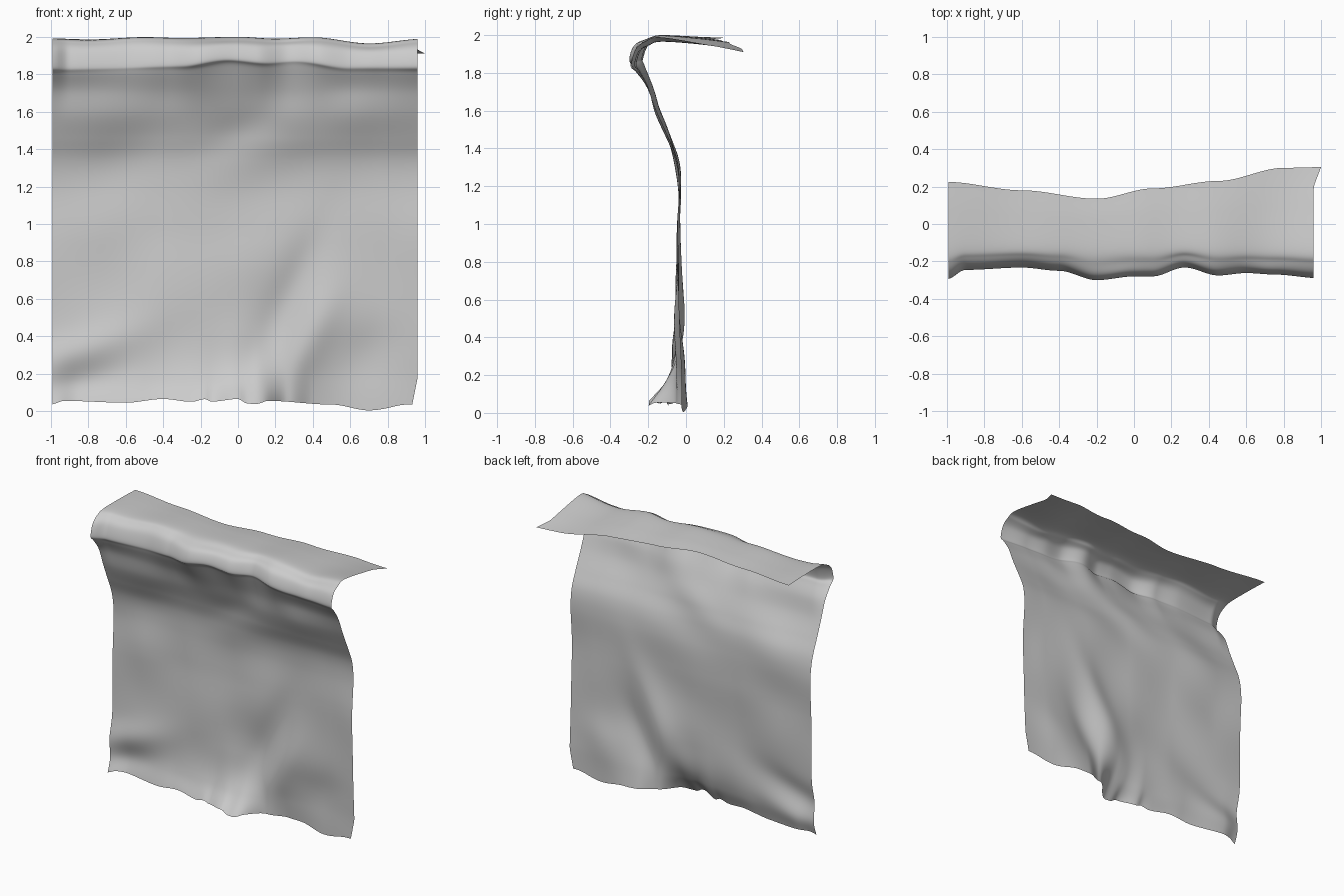
import bpy, bmesh, math
from mathutils import noise, Vector

if "Cube" in bpy.data.objects:
    bpy.data.objects.remove(bpy.data.objects["Cube"])

NX, SUB = 120, 9


def curve(table, x):
    """Smoothly interpolate a list of (x, value) pairs."""
    if x <= table[0][0]:
        return table[0][1]
    for (a, va), (b, vb) in zip(table, table[1:]):
        if x <= b:
            t = (x - a) / (b - a)
            t = t * t * (3 - 2 * t)
            return va + (vb - va) * t
    return table[-1][1]


def catmull(p, n):
    """Sample a spline through the profile points."""
    q = [2 * p[0] - p[1]] + p + [2 * p[-1] - p[-2]]
    out = []
    for i in range(len(p) - 1):
        a, b, c, d = q[i:i + 4]
        for k in range(n):
            t = k / n
            out.append(0.5 * (2 * b + (c - a) * t + (2 * a - 5 * b + 4 * c - d) * t * t
                              + (3 * b - a - 3 * c + d) * t ** 3))
    return out + [p[-1]]


def bump(x, z, cx, cz, rx, rz, ang, amp):
    """Rotated soft bump used for drapery wrinkles."""
    c, s = math.cos(ang), math.sin(ang)
    u, v = (x - cx) * c + (z - cz) * s, -(x - cx) * s + (z - cz) * c
    return amp * math.exp(-(u / rx) ** 2 - (v / rz) ** 2)


# Outlines across the width: back edge, folded lip, ridge and hem
BACK_Y = [(-1, .225), (-.6, .18), (-.2, .135), (.1, .19), (.45, .23), (.8, .3), (1, .305)]
BACK_Z = [(-1, 1.985), (-.2, 1.98), (.3, 1.965), (1, 1.91)]
LIP_Y = [(-1, -.295), (-.9, -.245), (-.6, -.232), (-.4, -.25), (-.2, -.3), (0, -.28),
         (.1, -.28), (.27, -.232), (.45, -.275), (.6, -.262), (.75, -.27), (1, -.29)]
LIP_Z = [(-1, 1.84), (-.3, 1.855), (-.05, 1.885), (.15, 1.87), (.3, 1.88), (.6, 1.845), (1, 1.845)]
RIDGE_Z = [(-1, 1.99), (-.8, 1.983), (-.5, 1.998), (-.3, 1.993), (0, 2), (.2, 1.99),
           (.4, 1.998), (.7, 1.965), (1, 1.99)]
HEM_Z = [(-1, .035), (-.93, .055), (-.6, .045), (-.4, .065), (-.25, .05), (-.17, .065), (-.15, .05),
         (0, .065), (.05, .04), (.1, .038), (.16, .055), (.5, .035), (.7, .004), (.93, .035)]
HEM_Y = [(-1, -.105), (-.85, -.07), (-.5, -.1), (-.15, -.14), (.0, -.2), (.09, -.2),
         (.27, -.04), (.4, .005), (.7, -.02), (1, -.02)]

# Wrinkles: centre x, z, radii, angle, depth
WRINKLES = [(.27, .62, .4, .1, 1.1, .024), (.38, .38, .28, .1, 1.1, -.028),
            (.65, .3, .2, .16, .5, .024), (-.85, .32, .3, .1, .3, -.03),
            (-.85, .15, .25, .08, .2, .015), (-.45, .5, .4, .18, .5, -.012),
            (.1, 1.36, .3, .14, .4, -.015), (.0, 1.5, .2, .1, .4, .012),
            (.6, 1.6, .22, .15, .2, -.015), (-.6, 1.35, .35, .18, .6, .012)]

bm = bmesh.new()
rows = []
for i in range(NX + 1):
    x = -.99 + 1.95 * i / NX
    ly, lz, rz = curve(LIP_Y, x), curve(LIP_Z, x), curve(RIDGE_Z, x)
    by, bz = curve(BACK_Y, x), curve(BACK_Z, x)
    hy, hz = curve(HEM_Y, x), curve(HEM_Z, x)
    d = ly + .265
    flare = hy + .03
    # Side profile from the back edge, over the fold, down to the hem
    pts = [Vector(p) for p in (
        (by, bz), (by * .4 - .03, (bz + rz) / 2 + .003), (-.13 + d * .3, rz),
        (-.195 + d * .7, rz - .02), (-.242 + d, (rz + lz) / 2 + .01), (ly, lz),
        (-.243 + d * .65, lz - .04), (-.187 + d * .3, 1.71), (-.143, 1.585), (-.093, 1.46),
        (-.052, 1.34), (-.037, 1.2), (-.04, 1.0), (-.042, .8), (-.04, .55),
        (-.035 + flare * .15, .32), (-.03 + flare * .5, .17), (hy, hz))]
    prof = catmull(pts, SUB)
    row = []
    for j, p in enumerate(prof):
        y, z = p
        px = x
        # Wrinkles fade in below the fold
        if j > 5 * SUB:
            fade = min(1, (j - 5 * SUB) / (2.5 * SUB))
            y += fade * fade * (3 - 2 * fade) * (
                sum(bump(x, z, *w) for w in WRINKLES)
                + .018 * noise.noise(Vector((x * 2.6, z * 2.2, 4))))
        # Right edge: pulled-out back corner and clipped hem corner
        near = max(0, (x - .8) / .16)
        if j < 3 * SUB:
            px += .04 * near * max(0, (y - .2) / .105)
        elif z < .18:
            px -= .03 * near * (.18 - z) / .15
        row.append(bm.verts.new((px, y, z)))
    rows.append(row)

for a, b in zip(rows, rows[1:]):
    for j in range(len(a) - 1):
        bm.faces.new((a[j], a[j + 1], b[j + 1], b[j]))

mesh = bpy.data.meshes.new("draped_cloth")
bm.to_mesh(mesh)
bm.free()
mesh.shade_smooth()
cloth = bpy.data.objects.new("draped_cloth", mesh)
bpy.context.collection.objects.link(cloth)
